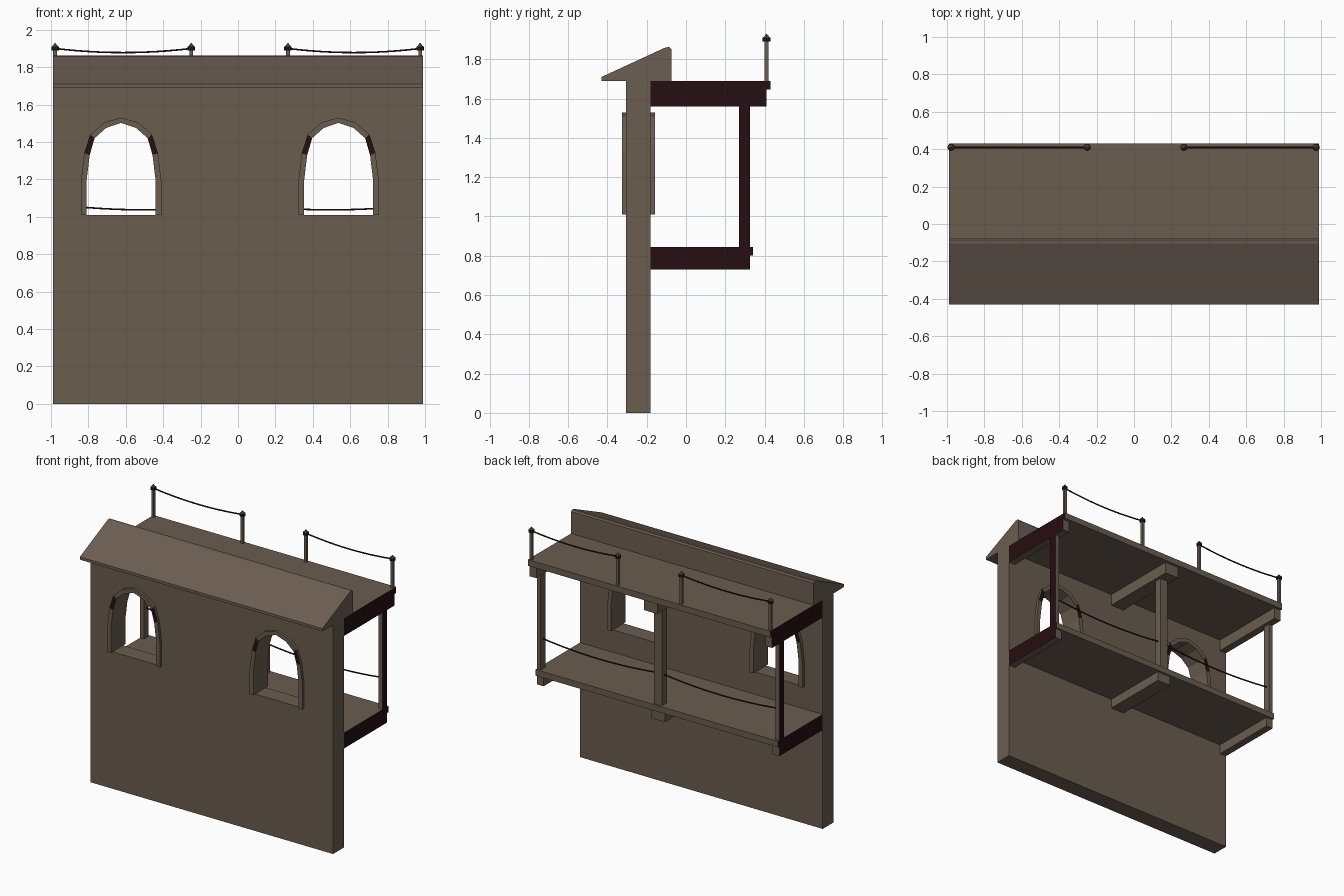
import bpy, bmesh, math
from mathutils import Vector

if "Cube" in bpy.data.objects:
    bpy.data.objects.remove(bpy.data.objects["Cube"])


def srgb(r, g, b):
    f = lambda c: (c / 255 / 12.92) if c < 10 else ((c / 255 + 0.055) / 1.055) ** 2.4
    return (f(r), f(g), f(b), 1)


def material(name, rgb):
    m = bpy.data.materials.new(name)
    m.diffuse_color = srgb(*rgb)
    m.use_nodes = True
    m.node_tree.nodes["Principled BSDF"].inputs["Base Color"].default_value = m.diffuse_color
    return m


BROWN = material("weathered brown", (106, 93, 79))
ROOF = material("cap brown", (108, 94, 82))
RED = material("dark red end grain", (38, 14, 17))
ROPE = material("dark rope", (34, 28, 25))
HALF = 0.99


def finish(name, bm, mats):
    bmesh.ops.recalc_face_normals(bm, faces=bm.faces)
    me = bpy.data.meshes.new(name)
    bm.to_mesh(me)
    bm.free()
    for m in mats:
        me.materials.append(m)
    ob = bpy.data.objects.new(name, me)
    bpy.context.collection.objects.link(ob)
    return ob


def prism(name, pts, direction, mats):
    bm = bmesh.new()
    f = bm.faces.new([bm.verts.new(p) for p in pts])
    r = bmesh.ops.extrude_face_region(bm, geom=[f])
    vs = [g for g in r["geom"] if isinstance(g, bmesh.types.BMVert)]
    bmesh.ops.translate(bm, verts=vs, vec=Vector(direction))
    return finish(name, bm, mats)


def box(name, x, y, z, ends=False):
    pts = [(x[0], y[0], z[0]), (x[1], y[0], z[0]), (x[1], y[1], z[0]), (x[0], y[1], z[0])]
    ob = prism(name, pts, (0, 0, z[1] - z[0]), [BROWN, RED])
    if ends:  # outward faces at the two ends are dark red
        for p in ob.data.polygons:
            if abs(p.normal.x) > 0.9 and abs(p.center.x) > HALF - 0.005:
                p.material_index = 1
    return ob


def rope(name, a, b, sag):
    cu = bpy.data.curves.new(name, "CURVE")
    cu.dimensions = "3D"
    cu.bevel_depth = 0.005
    cu.bevel_resolution = 1
    n = 12
    sp = cu.splines.new("POLY")
    sp.points.add(n)
    for i in range(n + 1):
        t = i / n
        p = Vector(a).lerp(Vector(b), t)
        sp.points[i].co = (p.x, p.y, p.z - 4 * sag * t * (1 - t), 1)
    cu.materials.append(ROPE)
    bpy.context.collection.objects.link(bpy.data.objects.new(name, cu))


# window outlines: right half, from foot to crown
INNER = [(0.185, 1.01), (0.185, 1.19), (0.168, 1.33), (0.142, 1.42), (0.08, 1.475), (0, 1.502)]
OUTER = [(0.215, 1.01), (0.215, 1.19), (0.197, 1.34), (0.165, 1.44), (0.09, 1.505), (0, 1.53)]


def full(half):
    return half + [(-x, z) for x, z in reversed(half[:-1])]


# wall
wall = box("wall", (-HALF, HALF), (-0.305, -0.18), (0, 1.69))

for side, cx in (("left", -0.625), ("right", 0.538)):
    # opening cut through the wall
    mid = [(x + 0.012 if x else 0, z + (0.01 if z > 1.2 else 0)) for x, z in INNER]
    cut = prism("cutter_" + side, [(cx + x, -0.5, z) for x, z in full(mid)], (0, 0.5, 0), [BROWN])
    cut.hide_render = True
    cut.hide_set(True)
    mod = wall.modifiers.new("opening_" + side, "BOOLEAN")
    mod.operation = "DIFFERENCE"
    mod.solver = "EXACT"
    mod.object = cut
    # arched frame with dark shoulder segments
    bm = bmesh.new()
    rings = []
    for (xi, zi), (xo, zo) in zip(full(INNER), full(OUTER)):
        rings.append([bm.verts.new((cx + x, y, z)) for x, y, z in
                      ((xi, -0.325, zi), (xo, -0.325, zo), (xo, -0.157, zo), (xi, -0.157, zi))])
    n = len(rings)
    for i in range(n - 1):
        for k in range(4):
            j = (k + 1) % 4
            f = bm.faces.new([rings[i][k], rings[i][j], rings[i + 1][j], rings[i + 1][k]])
            f.material_index = 1 if i in (2, n - 4) and k in (0, 2) else 0
    bm.faces.new(rings[0])
    bm.faces.new(rings[-1])
    finish("window_frame_" + side, bm, [BROWN, RED])

# sloped cap on the wall
CAP = [(-0.43, 1.69), (-0.43, 1.71), (-0.105, 1.86), (-0.085, 1.862), (-0.075, 1.852), (-0.075, 1.69)]
prism("wall_cap", [(-HALF, y, z) for y, z in CAP], (2 * HALF, 0, 0), [ROOF])

# walkway decks
box("lower_deck", (-HALF, HALF), (-0.18, 0.34), (0.80, 0.845), True)
box("upper_deck", (-HALF, HALF), (-0.18, 0.43), (1.645, 1.69), True)

# beams and posts at both ends and the centre
for tag, s in (("left", -1), ("centre", 0), ("right", 1)):
    def span(w):
        return (-w, w) if s == 0 else tuple(sorted((s * HALF, s * (HALF - w))))
    box("lower_beam_" + tag, span(0.055), (-0.18, 0.325), (0.73, 0.80), True)
    box("upper_beam_" + tag, span(0.055), (-0.18, 0.41), (1.56, 1.645), True)
    box("post_" + tag, span(0.032), (0.27, 0.325), (0.845, 1.56), True)

# lower guard ropes
for s in (-1, 1):
    rope("lower_rope", (s * 0.96, 0.298, 1.065), (s * 0.03, 0.298, 1.065), 0.028)

# upper railing: stakes with a collar and pointed tip, joined by ropes
for a, b in ((-0.978, -0.25), (0.267, 0.974)):
    for x in (a, b):
        box("rail_stake", (x - 0.01, x + 0.01), (0.4, 0.42), (1.69, 1.905))
        for name, r1, r2, z, h, m in (("rope_collar", 0.02, 0.02, 1.9, 0.02, ROPE),
                                      ("stake_tip", 0.016, 0.003, 1.919, 0.018, BROWN)):
            bm = bmesh.new()
            bmesh.ops.create_cone(bm, cap_ends=True, segments=8, radius1=r1, radius2=r2, depth=h)
            bmesh.ops.translate(bm, verts=bm.verts, vec=(x, 0.41, z))
            finish(name, bm, [m])
    rope("upper_rope", (a, 0.41, 1.9), (b, 0.41, 1.9), 0.022)
